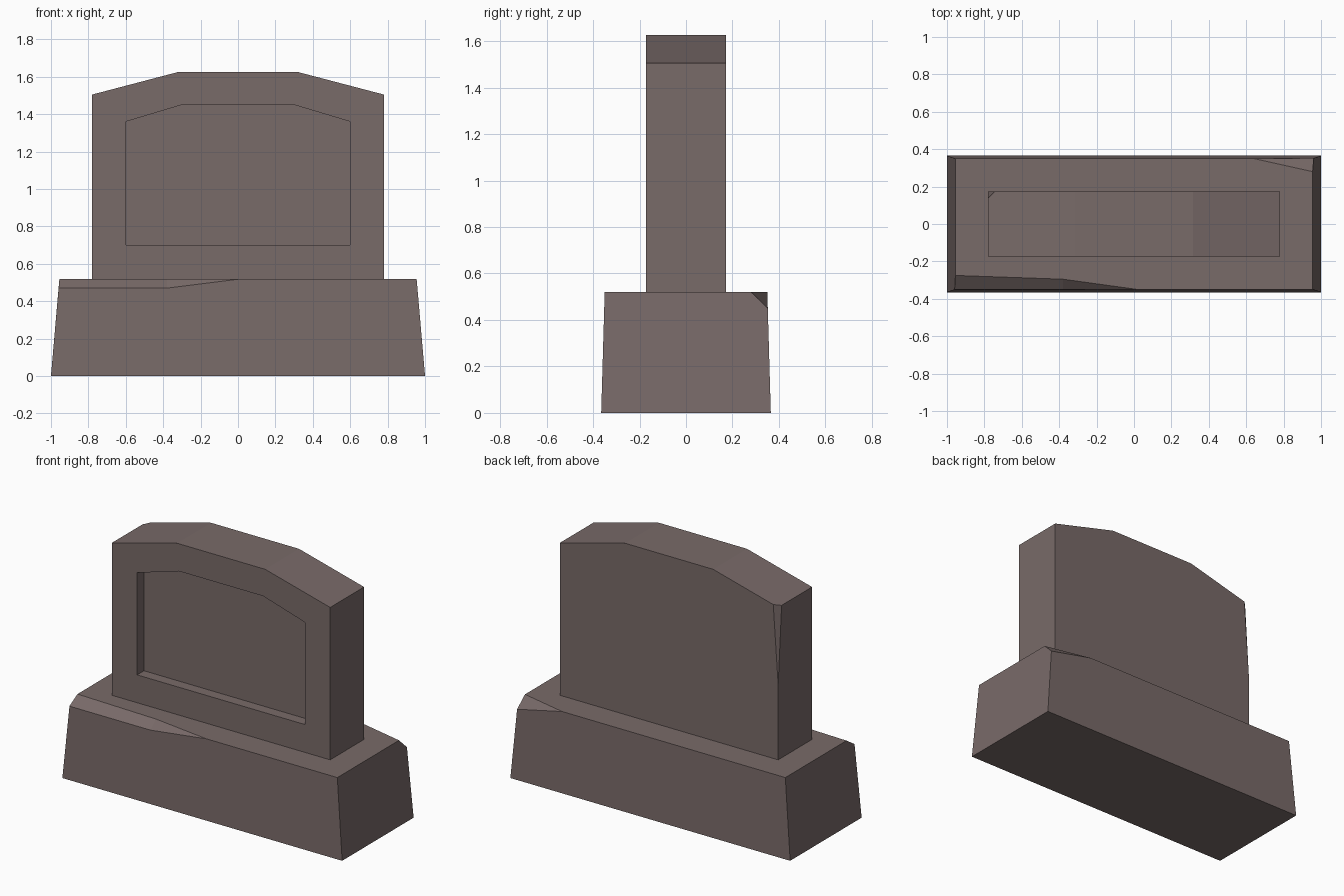
import bpy, bmesh
from mathutils import Vector

if "Cube" in bpy.data.objects:
    bpy.data.objects.remove(bpy.data.objects["Cube"])

stone = bpy.data.materials.new("grey brown stone")
stone.diffuse_color = (0.19, 0.145, 0.14, 1)
stone.use_nodes = True
stone.node_tree.nodes["Principled BSDF"].inputs["Base Color"].default_value = stone.diffuse_color


def finish(name, bm):
    bmesh.ops.recalc_face_normals(bm, faces=bm.faces[:])
    mesh = bpy.data.meshes.new(name)
    bm.to_mesh(mesh)
    bm.free()
    mesh.materials.append(stone)
    obj = bpy.data.objects.new(name, mesh)
    bpy.context.collection.objects.link(obj)
    return obj


def strip(bm, a, b):
    n = len(a)
    for i in range(n):
        j = (i + 1) % n
        bm.faces.new((a[i], a[j], b[j], b[i]))


# Tapered plinth with a long chipped front edge and a chipped back corner
bm = bmesh.new()
points = {
    "b0": (-1, -.365, 0), "b1": (1, -.365, 0), "b2": (1, .365, 0), "b3": (-1, .365, 0),
    "t0": (-.955, -.275, .52), "t1": (-.38, -.295, .52), "t2": (.02, -.35, .52),
    "t3": (.955, -.35, .52), "t4": (.955, .28, .52), "t5": (.64, .35, .52),
    "t6": (-.955, .35, .52),
    "c0": (-.959, -.351, .47), "c1": (-.38, -.351, .47), "c2": (.961, .352, .45),
}
v = {k: bm.verts.new(p) for k, p in points.items()}
for face in ("b3 b2 b1 b0", "t0 t1 t2 t3 t4 t5 t6",
             "b0 b1 t3 t2 c1 c0", "b1 b2 c2 t4 t3",
             "b2 b3 t6 t5 c2", "b3 b0 c0 t0 t6",
             "c0 c1 t1 t0", "c1 t2 t1", "t4 c2 t5"):
    bm.faces.new([v[k] for k in face.split()])
finish("plinth", bm)

# Upright slab with a recessed front panel
outer = [(-.78, .52), (.78, .52), (.78, 1.505), (.315, 1.627), (-.315, 1.627), (-.78, 1.505)]
panel = [(-.6, .7), (.6, .7), (.6, 1.36), (.3, 1.45), (-.3, 1.45), (-.6, 1.36)]
half = .173
bm = bmesh.new()
loops = [[bm.verts.new((x, y, z)) for x, z in outline]
         for outline, y in ((outer, half), (outer, -half), (panel, -half), (panel, -half + .07))]
for a, b in zip(loops, loops[1:]):
    strip(bm, a, b)
bm.faces.new(loops[0])
bm.faces.new(loops[-1])
bmesh.ops.recalc_face_normals(bm, faces=bm.faces[:])

# Slice the chip off the back left upright edge
p, q, r = Vector((-.78, .138, 1.505)), Vector((-.745, half, 1.514)), Vector((-.78, half, 1.0))
normal = (q - p).cross(r - p).normalized()
if normal.dot(Vector((-1, 1, 0))) < 0:
    normal = -normal
cut = bmesh.ops.bisect_plane(bm, geom=bm.verts[:] + bm.edges[:] + bm.faces[:],
                             plane_co=p, plane_no=normal, clear_outer=True)
bmesh.ops.holes_fill(bm, edges=[e for e in bm.edges if e.is_boundary], sides=0)
finish("upright_slab", bm)
